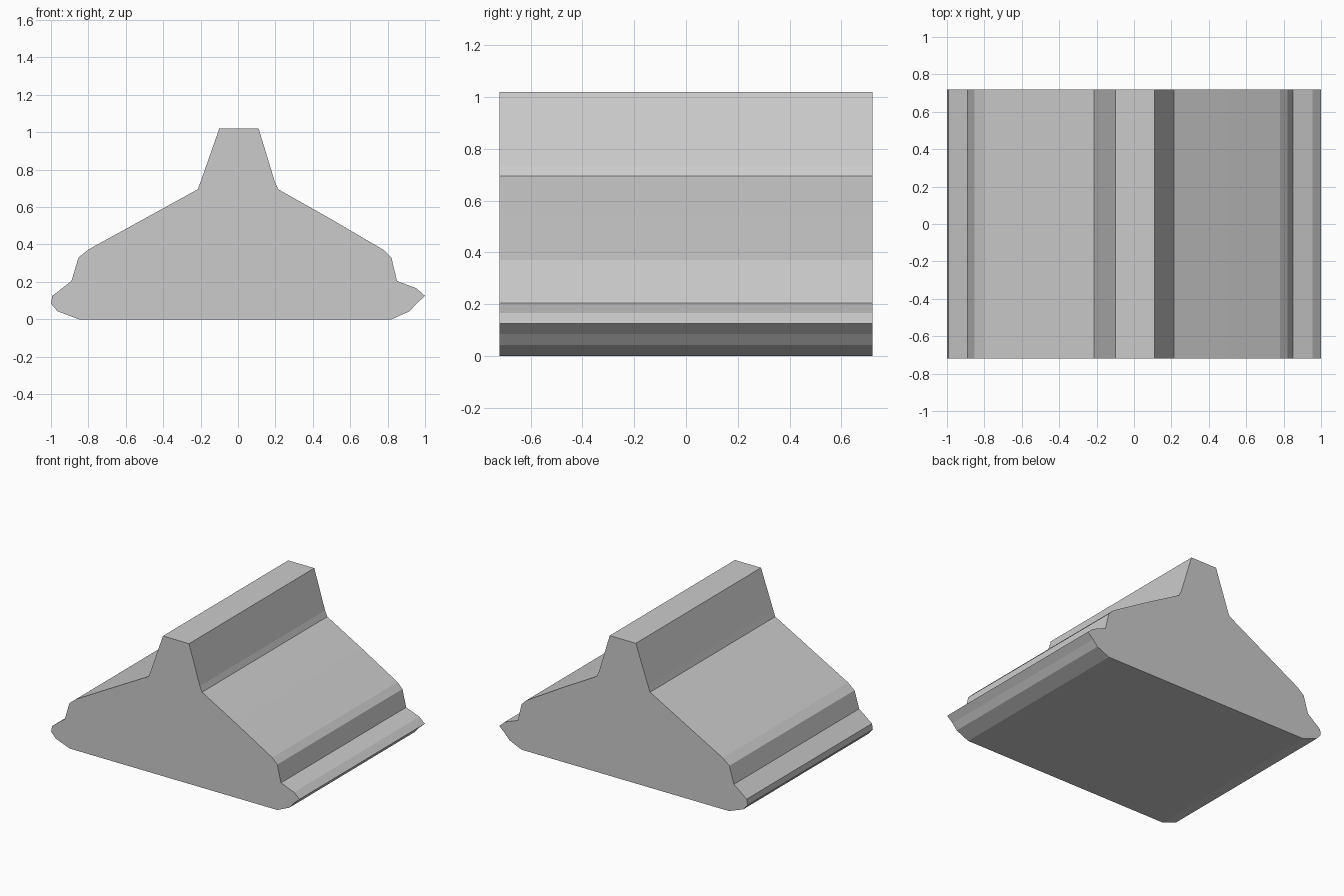
import bpy
import bmesh

if "Cube" in bpy.data.objects:
    bpy.data.objects.remove(bpy.data.objects["Cube"])

HALF_DEPTH = 0.72

# Cross-section (x, z), clockwise from the crest
right_side = [(0.11, 1.02), (0.197, 0.735), (0.215, 0.695), (0.49, 0.54),
              (0.78, 0.37), (0.82, 0.33), (0.85, 0.205), (0.955, 0.165),
              (1.0, 0.125), (0.955, 0.085), (0.918, 0.043), (0.82, 0.0)]
left_side = [(-0.85, 0.0), (-0.965, 0.043), (-1.0, 0.083), (-0.993, 0.125),
             (-0.89, 0.205), (-0.853, 0.33), (-0.80, 0.373),
             (-0.215, 0.695), (-0.20, 0.735), (-0.10, 1.02)]


def extrude_profile(name, profile, half_depth):
    """Sweep a closed x-z outline along y into a solid."""
    bm = bmesh.new()
    face = bm.faces.new([bm.verts.new((x, -half_depth, z)) for x, z in profile])
    swept = bmesh.ops.extrude_face_region(bm, geom=[face], use_keep_orig=True)
    moved = [v for v in swept["geom"] if isinstance(v, bmesh.types.BMVert)]
    bmesh.ops.translate(bm, verts=moved, vec=(0, 2 * half_depth, 0))
    bmesh.ops.recalc_face_normals(bm, faces=bm.faces)
    mesh = bpy.data.meshes.new(name)
    bm.to_mesh(mesh)
    bm.free()
    obj = bpy.data.objects.new(name, mesh)
    bpy.context.collection.objects.link(obj)
    return obj


# Moulded ridge block with stepped, rounded feet
extrude_profile("ridge_moulding", right_side + left_side, HALF_DEPTH)
